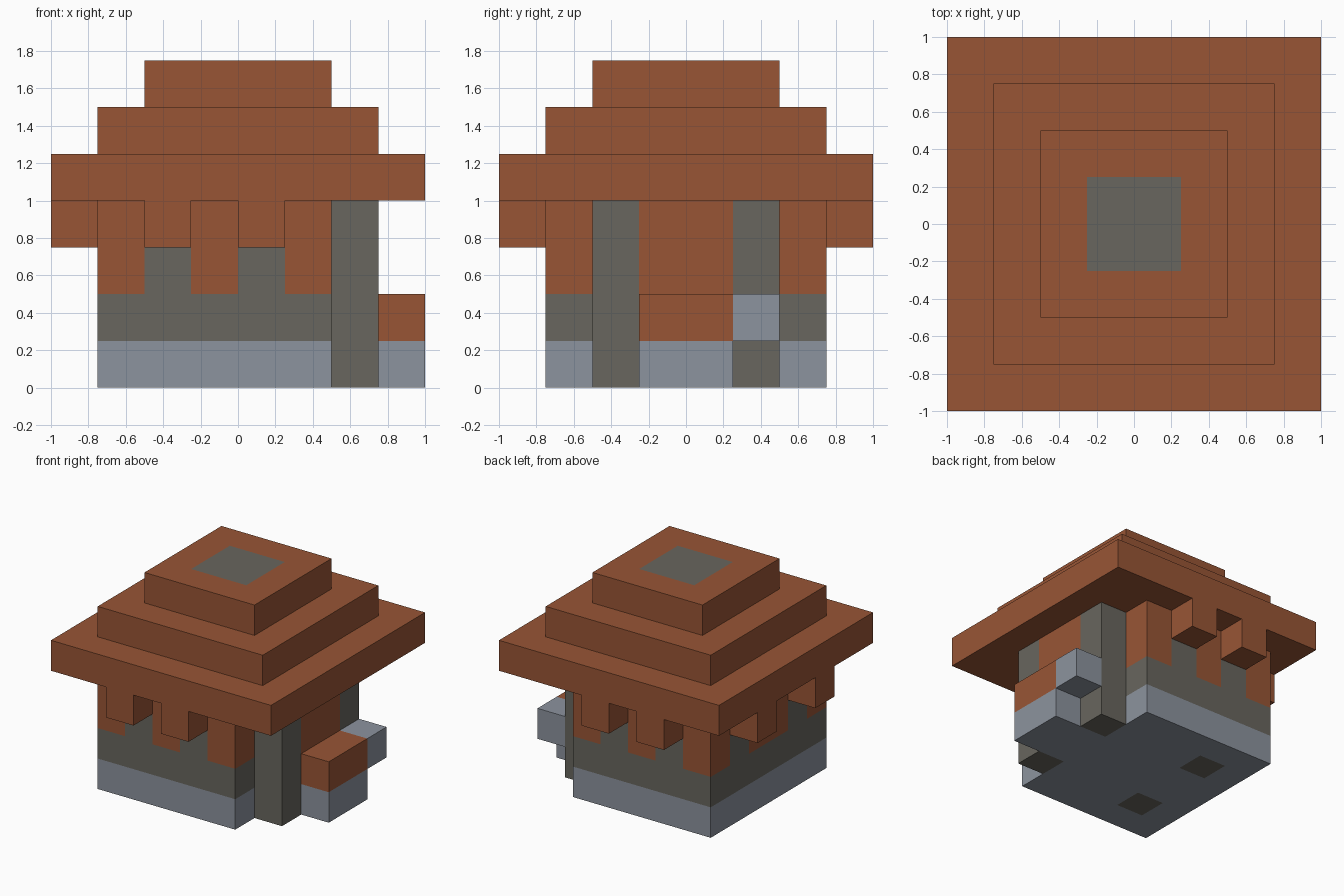
import bpy
import bmesh
from mathutils import Vector

if "Cube" in bpy.data.objects:
    bpy.data.objects.remove(bpy.data.objects["Cube"], do_unlink=True)

U = 0.25  # one building block
CLAY, STONE, TIMBER = 0, 1, 2


def make_material(name, colour):
    mat = bpy.data.materials.new(name)
    mat.use_nodes = True
    mat.diffuse_color = (*colour, 1)
    bsdf = next(n for n in mat.node_tree.nodes if n.type == "BSDF_PRINCIPLED")
    bsdf.inputs["Base Color"].default_value = (*colour, 1)
    bsdf.inputs["Roughness"].default_value = 0.9
    return mat


MATERIALS = [
    make_material("terracotta", (0.314, 0.091, 0.036)),
    make_material("pale_stone", (0.263, 0.292, 0.342)),
    make_material("dark_timber", (0.138, 0.133, 0.112)),
]


def block(name, low, high, rule, cut=False):
    """Box between two corners in block units; rule is a colour or a face test."""
    low, high = Vector(low), Vector(high)
    mid, size = (low + high) / 2, high - low
    bm = bmesh.new()
    bmesh.ops.create_cube(bm, size=1)
    for v in bm.verts:
        v.co = Vector(a * b for a, b in zip(v.co, size)) + mid
    if cut:  # score the faces along the block grid
        for axis in range(3):
            normal = Vector((0, 0, 0))
            normal[axis] = 1
            for step in range(int(low[axis]) + 1, int(high[axis])):
                bmesh.ops.bisect_plane(
                    bm, geom=bm.verts[:] + bm.edges[:] + bm.faces[:],
                    plane_co=normal * step, plane_no=normal)
    bm.normal_update()
    for f in bm.faces:
        f.material_index = rule(f.calc_center_median(), f.normal) if callable(rule) else rule
    bmesh.ops.scale(bm, vec=(U, U, U), verts=bm.verts)
    mesh = bpy.data.meshes.new(name)
    bm.to_mesh(mesh)
    bm.free()
    for mat in MATERIALS:
        mesh.materials.append(mat)
    obj = bpy.data.objects.new(name, mesh)
    bpy.context.collection.objects.link(obj)
    return obj


# Bands of the wall, with timber gaps under each bracket and post ends below
def wall_colour(c, n):
    if n.z < -0.5:
        post = -2 < c.x < -1 and 1 < abs(c.y) < 2
        return TIMBER if post else STONE
    if c.z < 1:
        return STONE
    if c.z < 2:
        return TIMBER
    if c.z < 3:
        if abs(n.y) > 0.5 and (-2 < c.x < -1 or 0 < c.x < 1):
            return TIMBER
        if n.x < -0.5 and 1 < abs(c.y) < 2:
            return TIMBER
    return CLAY


# Entrance bay between two timber posts
def bay_colour(c, n):
    if abs(c.y) > 1:
        return TIMBER
    return STONE if c.z < 1 else CLAY


block("walls", (-3, -3, 0), (2, 3, 4), wall_colour, cut=True)
block("entrance_bay", (2, -2, 0), (3, 2, 4), bay_colour, cut=True)

# Doorstep and its side ledge
block("step_base", (3, -1, 0), (4, 1, 1), STONE)
block("step_top", (3, -1, 1), (4, 1, 2), CLAY)
block("side_ledge", (3, 1, 1), (4, 2, 2), STONE)

# Brackets under the eaves
for x in (-2, 0):
    for side, y in (("front", -4), ("back", 3)):
        block(f"{side}_bracket", (x, y, 3), (x + 1, y + 1, 4), CLAY)
for y in (-2, 1):
    block("side_bracket", (-4, y, 3), (-3, y + 1, 4), CLAY)

# Stepped roof with a dark cap set into the top
block("roof_lower", (-4, -4, 4), (4, 4, 5), CLAY)
block("roof_middle", (-3, -3, 5), (3, 3, 6), CLAY)
block("roof_upper", (-2, -2, 6), (2, 2, 7),
      lambda c, n: TIMBER if n.z > 0.5 and max(abs(c.x), abs(c.y)) < 1 else CLAY,
      cut=True)
